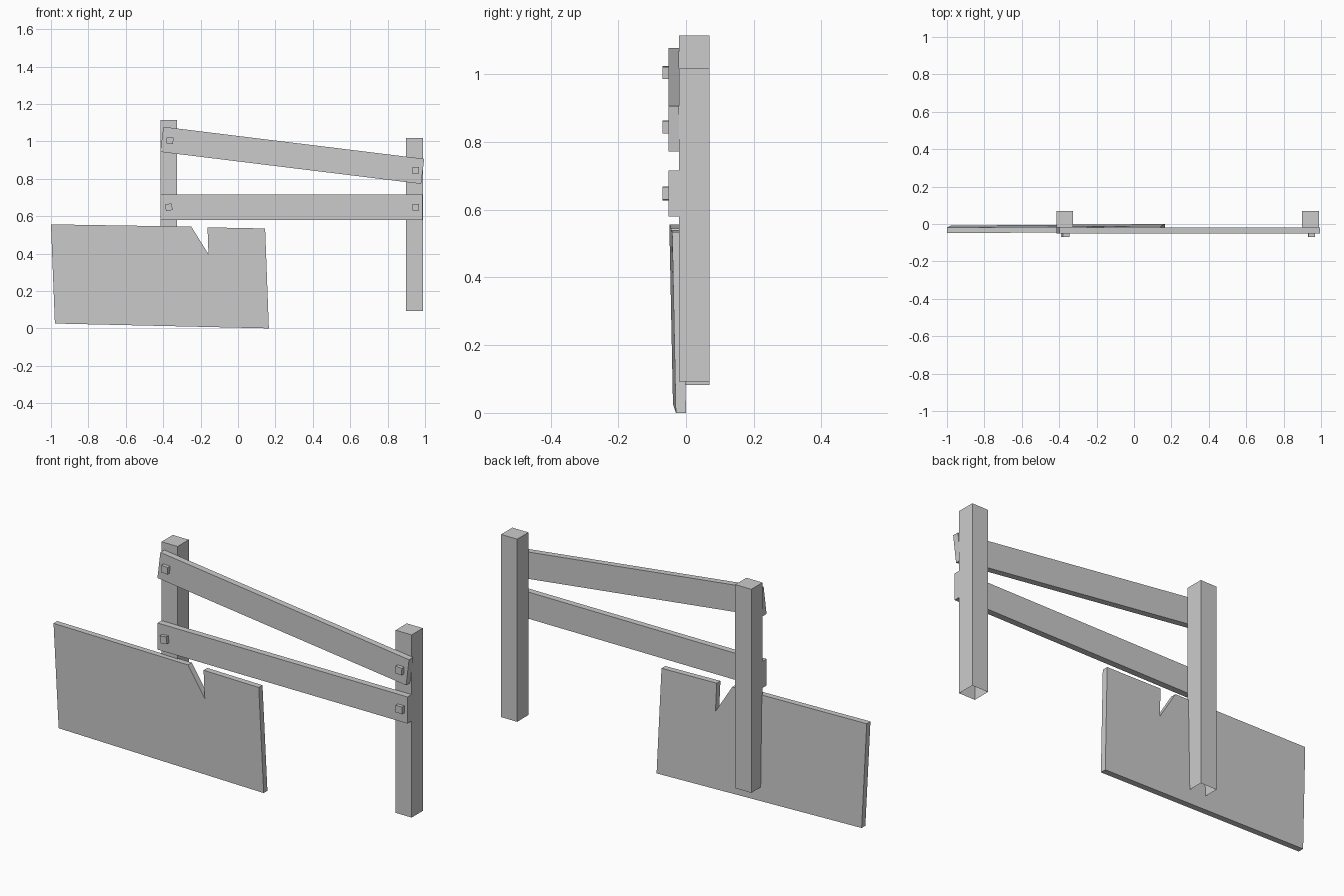
import bpy, bmesh
from math import radians
from mathutils import Matrix, Vector

if "Cube" in bpy.data.objects:
    bpy.data.objects.remove(bpy.data.objects["Cube"])


def finish(name, bm):
    bmesh.ops.recalc_face_normals(bm, faces=bm.faces)
    mesh = bpy.data.meshes.new(name)
    bm.to_mesh(mesh)
    bm.free()
    obj = bpy.data.objects.new(name, mesh)
    bpy.context.collection.objects.link(obj)
    return obj


def box(name, center, size, angle=0, open_bottom=False):
    bm = bmesh.new()
    bmesh.ops.create_cube(bm, size=1)
    bmesh.ops.scale(bm, vec=size, verts=bm.verts)
    if open_bottom:
        low = [f for f in bm.faces if f.normal.z < -0.9]
        bmesh.ops.delete(bm, geom=low, context='FACES_ONLY')
    obj = finish(name, bm)
    # angle turns the part in the front (xz) plane
    obj.matrix_world = Matrix.Translation(center) @ Matrix.Rotation(radians(angle), 4, 'Y')
    return obj


# Posts, open underneath where they meet the ground
for side, x, z0, z1 in (("left", -0.37, 0.083, 1.115), ("right", 0.943, 0.092, 1.018)):
    box(f"{side}_post", (x, 0.025, (z0 + z1) / 2), (0.09, 0.09, z1 - z0), open_bottom=True)

# Rails: a level one and a sagging one
box("lower_rail", (0.286, -0.036, 0.648), (1.402, 0.032, 0.135))
box("upper_rail", (0.29, -0.036, 0.925), (1.405, 0.032, 0.135), angle=7.0)

# Square nail heads
for name, x, z, a in (("upper_left", -0.364, 1.005, 4), ("upper_right", 0.949, 0.845, 3),
                      ("lower_left", -0.37, 0.648, -8), ("lower_right", 0.951, 0.648, 0)):
    box(f"{name}_nail", (x, -0.058, z), (0.036, 0.024, 0.036), angle=a)

# Leaning board with a notch split out of its top edge
outline = [(-1.0, 0.556), (-0.25, 0.544), (-0.158, 0.397), (-0.163, 0.54),
           (0.145, 0.534), (0.165, 0.0), (-0.979, 0.026)]
bm = bmesh.new()
lean = [(x, -0.03 - 0.02 * z + 0.007 * (x - 0.165), z) for x, z in outline]
face = bm.faces.new([bm.verts.new(p) for p in lean])
back = bmesh.ops.extrude_face_region(bm, geom=[face])
bmesh.ops.translate(bm, vec=Vector((0, 0.03, 0)),
                    verts=[g for g in back["geom"] if isinstance(g, bmesh.types.BMVert)])
# keep the front face so the board is closed
if not face.is_valid or len(bm.faces) < len(outline) + 2:
    bmesh.ops.holes_fill(bm, edges=bm.edges, sides=0)
finish("leaning_board", bm)
